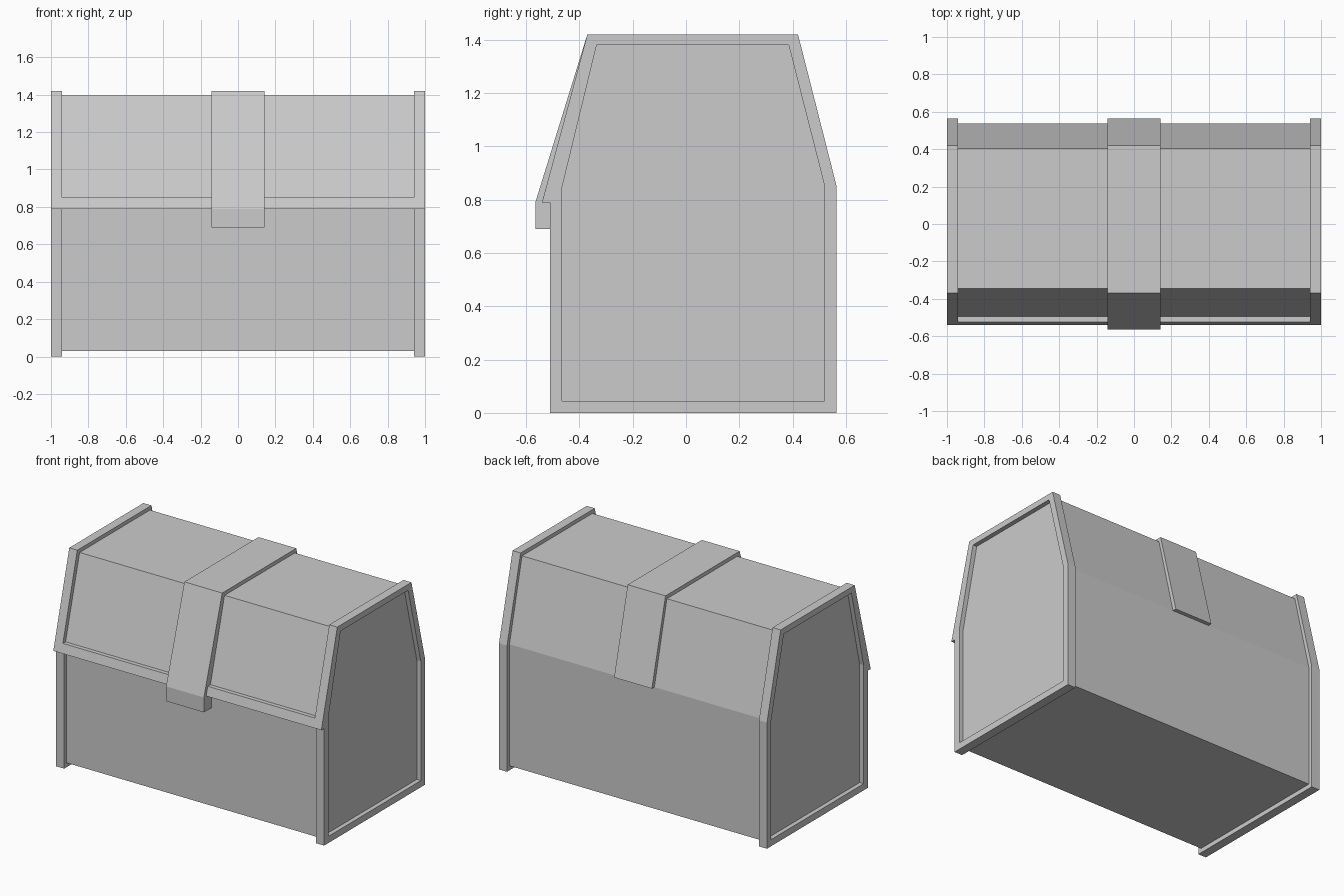
import bpy, bmesh

if "Cube" in bpy.data.objects:
    bpy.data.objects.remove(bpy.data.objects["Cube"])


def finish(name, bm):
    bmesh.ops.recalc_face_normals(bm, faces=bm.faces)
    mesh = bpy.data.meshes.new(name)
    bm.to_mesh(mesh)
    bm.free()
    obj = bpy.data.objects.new(name, mesh)
    bpy.context.collection.objects.link(obj)
    return obj


def extrude_x(bm, faces, width):
    res = bmesh.ops.extrude_face_region(bm, geom=faces)
    verts = [v for v in res["geom"] if isinstance(v, bmesh.types.BMVert)]
    bmesh.ops.translate(bm, verts=verts, vec=(width, 0, 0))


def prism(name, profile, half_width):
    """Closed (y, z) profile extruded symmetrically along x."""
    bm = bmesh.new()
    face = bm.faces.new([bm.verts.new((-half_width, y, z)) for y, z in profile])
    extrude_x(bm, [face], 2 * half_width)
    return finish(name, bm)


def ring(name, outer, inner, x0, x1):
    """Frame between two matching (y, z) outlines."""
    bm = bmesh.new()
    a = [bm.verts.new((x0, y, z)) for y, z in outer]
    b = [bm.verts.new((x0, y, z)) for y, z in inner]
    n = len(a)
    faces = [bm.faces.new((a[i], a[(i + 1) % n], b[(i + 1) % n], b[i])) for i in range(n)]
    extrude_x(bm, faces, x1 - x0)
    return finish(name, bm)


# Chest body with recessed panels
prism("chest_body", [(-0.485, 0.03), (0.538, 0.03), (0.538, 0.85), (0.405, 1.395),
                     (-0.345, 1.395), (-0.495, 0.85), (-0.485, 0.79)], 0.97)

# Raised frames around both ends
outer = [(-0.51, 0), (0.565, 0), (0.565, 0.85), (0.42, 1.42),
         (-0.37, 1.42), (-0.54, 0.79), (-0.51, 0.79)]
inner = [(-0.465, 0.045), (0.52, 0.045), (0.52, 0.85), (0.385, 1.38),
         (-0.335, 1.38), (-0.465, 0.845), (-0.465, 0.79)]
for side, x0, x1 in (("left", -1.0, -0.94), ("right", 0.94, 1.0)):
    ring("end_frame_" + side, outer, inner, x0, x1)

# Front rim of the lid
prism("lid_rim", [(-0.54, 0.79), (-0.524, 0.85), (-0.475, 0.85), (-0.475, 0.79)], 0.94)

# Centre strap over the lid, ending in the front clasp
prism("lid_strap", [(0.53, 0.85), (0.565, 0.85), (0.42, 1.42), (-0.37, 1.42),
                    (-0.565, 0.79), (-0.565, 0.69), (-0.475, 0.69), (-0.475, 0.85),
                    (-0.33, 1.38), (0.395, 1.38)], 0.141)
